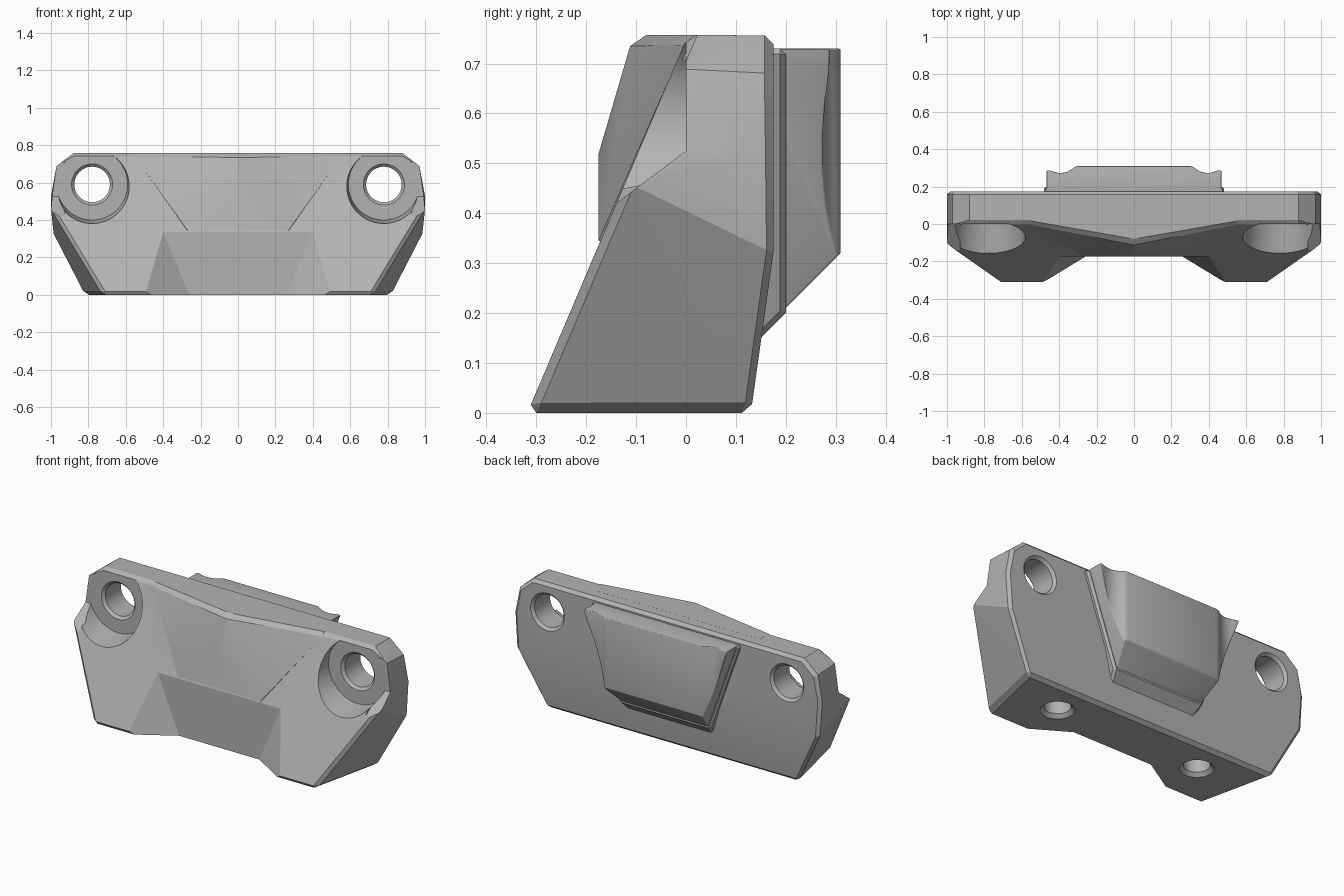
import bpy, bmesh, math
from mathutils import Vector

if "Cube" in bpy.data.objects:
    bpy.data.objects.remove(bpy.data.objects["Cube"], do_unlink=True)

grey = bpy.data.materials.new("plain grey")
grey.use_nodes = True
colour = (0.45, 0.45, 0.45, 1)
grey.diffuse_color = colour
grey.node_tree.nodes["Principled BSDF"].inputs["Base Color"].default_value = colour


def finish(bm, name):
    bmesh.ops.recalc_face_normals(bm, faces=bm.faces[:])
    mesh = bpy.data.meshes.new(name)
    bm.to_mesh(mesh)
    bm.free()
    ob = bpy.data.objects.new(name, mesh)
    bpy.context.collection.objects.link(ob)
    mesh.materials.append(grey)
    return ob


def hull(name, points, mirror=True):
    """Convex solid around points, optionally mirrored in x."""
    bm = bmesh.new()
    pts = {Vector(p).freeze() for p in points}
    if mirror:
        pts |= {Vector((-p.x, p.y, p.z)).freeze() for p in pts}
    for p in sorted(pts, key=tuple):
        bm.verts.new(p)
    out = bmesh.ops.convex_hull(bm, input=bm.verts[:])
    bmesh.ops.delete(bm, geom=[v for v in bm.verts if not v.link_faces], context="VERTS")
    bmesh.ops.dissolve_limit(bm, angle_limit=math.radians(2), verts=bm.verts[:], edges=bm.edges[:])
    return finish(bm, name)


def lathe(name, centre, axis, stations, sides=48):
    """Closed round solid through (offset, radius) stations along an axis."""
    bm = bmesh.new()
    rings = []
    for offset, r in stations:
        ring = []
        for i in range(sides):
            a = math.tau * i / sides
            u, v = r * math.cos(a), r * math.sin(a)
            local = (u, offset, v) if axis == "Y" else (u, v, offset)
            ring.append(bm.verts.new(Vector(centre) + Vector(local)))
        rings.append(ring)
    for a, b in zip(rings, rings[1:]):
        for i in range(sides):
            j = (i + 1) % sides
            bm.faces.new((a[i], a[j], b[j], b[i]))
    bm.faces.new(rings[0])
    bm.faces.new(rings[-1])
    return finish(bm, name)


def apply(ob, kind, **settings):
    mod = ob.modifiers.new(kind.title(), kind)
    for key, value in settings.items():
        setattr(mod, key, value)
    bpy.context.view_layer.objects.active = ob
    bpy.ops.object.modifier_apply(modifier=mod.name)


def combine(ob, other, operation):
    apply(ob, "BOOLEAN", operation=operation, solver="EXACT", object=other)
    bpy.data.objects.remove(other, do_unlink=True)


def smooth(ob, degrees):
    bpy.ops.object.select_all(action="DESELECT")
    ob.select_set(True)
    bpy.context.view_layer.objects.active = ob
    bpy.ops.object.shade_smooth_by_angle(angle=math.radians(degrees))


# Main block: sloping front, faceted ends, chamfered rim
TOP, BACK = 0.757, 0.175
body = hull("body", [
    (0.82, 0.13, 0), (0.72, -0.318, 0),
    (0.985, BACK, 0.32), (1, BACK, 0.53),
    (1, -0.122, 0.46), (1, -0.045, 0.475),
    (0.97, BACK, 0.68), (0.97, -0.025, 0.69),
    (0.88, BACK, TOP), (0.88, 0.004, TOP)])
apply(body, "BEVEL", width=0.018, segments=1, limit_method="ANGLE", angle_limit=math.radians(50))

# Recess between the two feet
WALL = -0.175
combine(body, hull("foot_recess", [
    (0.24, WALL, -0.05), (0.61, -0.4, -0.05),
    (0.51, WALL, 0.6), (0.87, -0.4, 0.6)]), "DIFFERENCE")

# Peaked bulge on the middle of the front
combine(body, hull("front_peak", [
    (0, -0.08, TOP), (0.55, 0.016, TOP),
    (0, -0.112, 0.735), (0.55, -0.004, 0.737),
    (0, WALL, 0.52), (0.27, WALL, 0.345),
    (0.4, 0.1, 0.3), (0.55, 0.1, TOP)]), "UNION")

for side in (-1, 1):
    # Through hole with countersinks and a wide flat seat in front
    combine(body, lathe("mount_hole", (side * 0.78, 0, 0.59), "Y", [
        (0.3, 0.11), (BACK, 0.11), (0.16, 0.095), (0.015, 0.095), (0, 0.11),
        (0, 0.19), (-0.16, 0.21), (-0.4, 0.21)]), "DIFFERENCE")
    # Seat opening out through the end of the block
    combine(body, hull("seat_opening", [
        (side * x, y, z) for x in (0.93, 1.1)
        for y, z in ((0, 0.525), (-0.18, 0.39), (-0.18, 0.85), (0, 0.85))], False), "DIFFERENCE")
    # Blind screw hole underneath
    combine(body, lathe("foot_hole", (side * 0.47, -0.055, 0), "Z", [
        (-0.1, 0.09), (0, 0.09), (0.02, 0.07), (0.25, 0.07)]), "DIFFERENCE")
smooth(body, 20)


def back_part(name, half, top_width, low_width, drop):
    """Upright extrusion of a mirrored plan, tapered and sloped below."""
    bm = bmesh.new()
    plan = half + [(-x, y) for x, y in reversed(half)]
    face = bm.faces.new([bm.verts.new((x, y, 0.05)) for x, y in plan])
    up = bmesh.ops.extrude_face_region(bm, geom=[face])["geom"]
    for v in up:
        if isinstance(v, bmesh.types.BMVert):
            v.co.z = 0.73
    slope = (top_width - low_width) / (0.73 - 0.165)
    cuts = [((s * top_width, 0, 0.73), (s, 0, -slope)) for s in (-1, 1)]
    cuts.append(((0, 0.31, 0.32 - drop), (0, 1, -1)))
    for point, normal in cuts:
        cut = bmesh.ops.bisect_plane(
            bm, geom=bm.verts[:] + bm.edges[:] + bm.faces[:], dist=1e-5,
            plane_co=point, plane_no=normal, clear_outer=True)
        bmesh.ops.holes_fill(bm, edges=[e for e in bm.edges if e.is_boundary], sides=0)
    return finish(bm, name)


# Thin plinth, then the pad with a soft groove down each flank
plinth = back_part("back_plinth", [
    (0.6, 0.12), (0.6, 0.2)], 0.485, 0.285, 0.01)
apply(plinth, "BEVEL", width=0.012, segments=1, limit_method="ANGLE", angle_limit=math.radians(50))
smooth(plinth, 20)

pad = back_part("back_pad", [
    (0.6, 0.12), (0.6, 0.29), (0.45, 0.287), (0.43, 0.28), (0.405, 0.274),
    (0.38, 0.274), (0.355, 0.28), (0.335, 0.291), (0.318, 0.304), (0.3, 0.31)],
    0.468, 0.268, 0)
apply(pad, "BEVEL", width=0.012, segments=3, limit_method="ANGLE", angle_limit=math.radians(42))
smooth(pad, 35)
